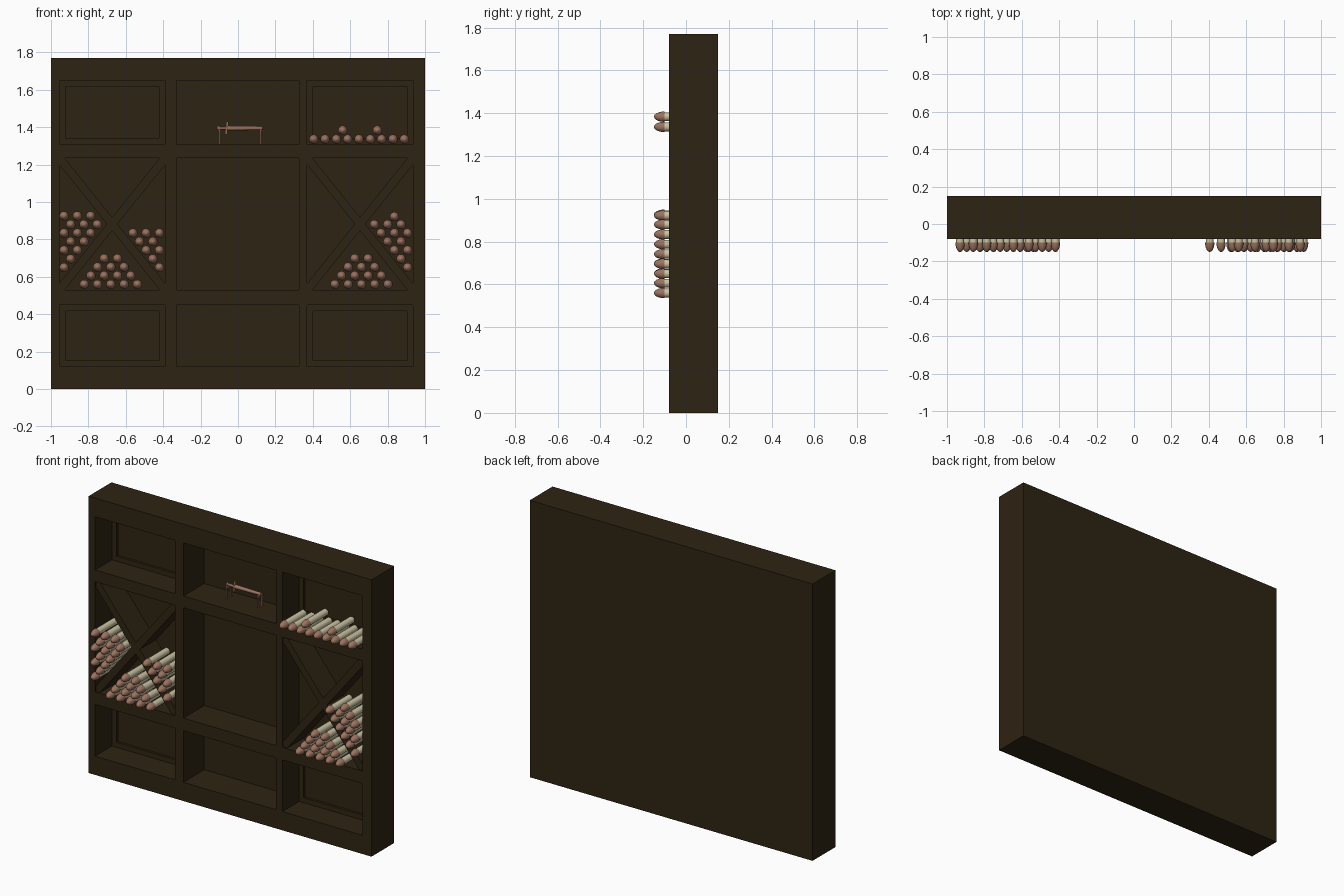
import bpy, bmesh, math
from mathutils import Matrix, Vector

if "Cube" in bpy.data.objects:
    bpy.data.objects.remove(bpy.data.objects["Cube"], do_unlink=True)


def material(name, r, g, b):
    m = bpy.data.materials.new(name)
    m.use_nodes = True
    m.diffuse_color = (r, g, b, 1)
    bsdf = next(n for n in m.node_tree.nodes if n.type == 'BSDF_PRINCIPLED')
    bsdf.inputs["Base Color"].default_value = (r, g, b, 1)
    return m


wood = material("dark wood", 0.027, 0.017, 0.006)
clay = material("reddish brown", 0.33, 0.17, 0.115)
paper = material("cream paper", 0.58, 0.54, 0.36)


def add(name, bm, *mats, smooth=False):
    bmesh.ops.recalc_face_normals(bm, faces=bm.faces[:])
    me = bpy.data.meshes.new(name)
    bm.to_mesh(me)
    bm.free()
    for m in mats:
        me.materials.append(m)
    ob = bpy.data.objects.new(name, me)
    bpy.context.collection.objects.link(ob)
    if smooth:
        bpy.ops.object.select_all(action='DESELECT')
        ob.select_set(True)
        bpy.context.view_layer.objects.active = ob
        bpy.ops.object.shade_smooth_by_angle(angle=math.radians(40))
    return ob


def box(name, size, loc, mat, tilt=0):
    bm = bmesh.new()
    bmesh.ops.create_cube(bm, size=1)
    bm.transform(Matrix.Rotation(tilt, 4, 'Y') @ Matrix.Diagonal((*size, 1)))
    ob = add(name, bm, mat)
    ob.location = loc
    return ob


def rod(name, a, b, r1, r2, mat):
    a, b = Vector(a), Vector(b)
    bm = bmesh.new()
    bmesh.ops.create_cone(bm, cap_ends=True, segments=12, radius1=r1, radius2=r2,
                          depth=(b - a).length)
    bm.transform((b - a).to_track_quat('Z', 'Y').to_matrix().to_4x4())
    ob = add(name, bm, mat, smooth=True)
    ob.location = (a + b) / 2
    return ob


# Cabinet: a front grid whose odd cells are pushed in as compartments
FRONT, BACK = -0.08, 0.15
xs = [-1, -0.955, -0.39, -0.33, 0.325, 0.37, 0.935, 1]
zs = [0, 0.12, 0.45, 0.53, 1.235, 1.31, 1.65, 1.77]
bm = bmesh.new()
grid = [[bm.verts.new((x, FRONT, z)) for z in zs] for x in xs]
cells = {}
for i in range(7):
    for j in range(7):
        cells[i, j] = bm.faces.new((grid[i][j], grid[i + 1][j],
                                    grid[i + 1][j + 1], grid[i][j + 1]))
rim = [e for e in bm.edges if e.is_boundary]
out = bmesh.ops.extrude_edge_only(bm, edges=rim)["geom"]
for v in out:
    if isinstance(v, bmesh.types.BMVert):
        v.co.y = BACK
bmesh.ops.contextual_create(bm, geom=[g for g in out if isinstance(g, bmesh.types.BMEdge)])
for (i, j), face in cells.items():
    if i % 2 and j % 2:
        new = bmesh.ops.extrude_face_region(bm, geom=[face])["geom"]
        if face.is_valid:
            bmesh.ops.delete(bm, geom=[face], context='FACES_ONLY')
        floor = next(g for g in new if isinstance(g, bmesh.types.BMFace))
        for v in floor.verts:
            v.co.y = FRONT + (0.21 if i == 3 else 0.17)
        if i != 3 and j != 3:
            # Sunken back panel in the side compartments
            bmesh.ops.inset_individual(bm, faces=[floor], thickness=0.045)
            inner = bmesh.ops.extrude_face_region(bm, geom=[floor])["geom"]
            if floor.is_valid:
                bmesh.ops.delete(bm, geom=[floor], context='FACES_ONLY')
            for g in inner:
                if isinstance(g, bmesh.types.BMVert):
                    g.co.y += 0.015
add("cabinet", bm, wood)

# Crossed divider boards
for side, x0, x1 in (("right", xs[1], xs[2]), ("left", xs[5], xs[6])):
    w, h = x1 - x0, zs[4] - zs[3]
    for n, s in enumerate((1, -1)):
        box(f"{side}_cross_board_{n + 1}", (math.hypot(w, h), 0.165, 0.045),
            ((x0 + x1) / 2, FRONT + 0.09, (zs[3] + zs[4]) / 2), wood,
            s * math.atan2(h, w))

# Scroll: lathed paper roll with domed ends
bm = bmesh.new()
R = 0.025
dome = [(R * math.cos(t), -0.1 - 0.05 * math.sin(t))
        for t in (math.radians(a) for a in (90, 70, 50, 30, 12, 0))]
profile = dome + [(0.021, -0.1), (0.021, 0.085)]
verts = [bm.verts.new((r, y, 0)) for r, y in profile]
edges = [bm.edges.new(p) for p in zip(verts, verts[1:])]
bmesh.ops.spin(bm, geom=verts + edges, axis=(0, 1, 0), cent=(0, 0, 0),
               angle=math.tau, steps=14)
bmesh.ops.remove_doubles(bm, verts=bm.verts[:], dist=0.0005)
bmesh.ops.holes_fill(bm, edges=[e for e in bm.edges if e.is_boundary])
for f in bm.faces:
    f.material_index = 0 if f.calc_center_median().y < -0.09 else 1
first = add("scroll", bm, clay, paper, smooth=True)
scroll_mesh = first.data
bpy.data.objects.remove(first)


def scroll(x, z):
    ob = bpy.data.objects.new("scroll", scroll_mesh)
    ob.location = (x, 0, z)
    bpy.context.collection.objects.link(ob)


STEP, RISE = 0.071, 0.046
# Pyramids under the crosses
for cx in (-0.68, 0.66):
    for row, count in enumerate((5, 4, 3, 2)):
        for k in range(count):
            scroll(cx + (k - (count - 1) / 2) * STEP, 0.56 + row * RISE)
# Piles leaning on the compartment sides
for wall, way, counts in ((-0.93, 1, (1, 1, 2, 2, 3, 3, 3)),
                          (-0.42, -1, (1, 1, 2, 2, 3)),
                          (0.907, -1, (1, 1, 2, 2, 3, 3))):
    for row, count in enumerate(counts):
        for k in range(count):
            scroll(wall + way * STEP * (k + row % 2 / 2), 0.65 + row * RISE)
scroll(0.836, 0.922)
# Top shelf row
for k in range(9):
    scroll(0.405 + k * 0.0605, 1.336)
for x in (0.56, 0.745):
    scroll(x, 1.384)

# Dagger on a small stand
Y, Z = 0.05, 1.395
for n, x in enumerate((-0.1, 0.122)):
    for m, dy in enumerate((-0.02, 0.02)):
        box(f"stand_leg_{n + 1}_{m + 1}", (0.008, 0.008, 0.08), (x, Y + dy, 1.35), clay)
    box(f"stand_rest_{n + 1}", (0.012, 0.05, 0.008), (x, Y, 1.386), clay)
rod("dagger_sheath", (-0.055, Y, Z), (0.13, Y, Z), 0.013, 0.01, clay)
rod("dagger_grip", (-0.105, Y, Z), (-0.055, Y, Z), 0.008, 0.008, clay)
rod("dagger_guard", (-0.064, Y, Z - 0.034), (-0.056, Y, Z + 0.036), 0.007, 0.007, clay)
rod("dagger_pommel", (-0.112, Y, Z), (-0.1, Y, Z), 0.012, 0.012, clay)
